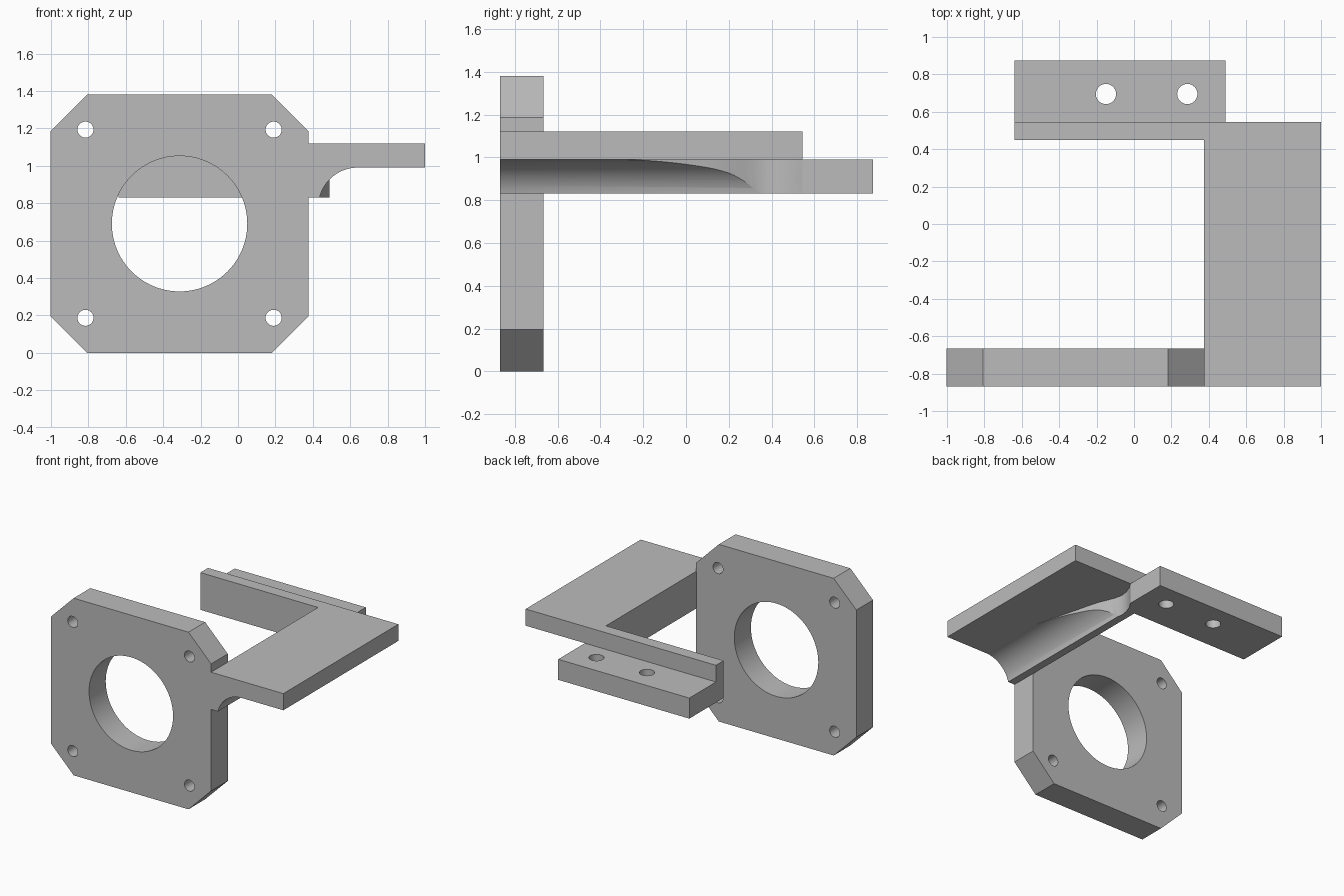
import bpy
import bmesh
import math
from mathutils import Vector

cube = bpy.data.objects.get("Cube")
if cube:
    bpy.data.objects.remove(cube, do_unlink=True)

grey = bpy.data.materials.new("plain grey")
grey.use_nodes = True
colour = (0.5, 0.5, 0.5, 1)
grey.diffuse_color = colour
grey.node_tree.nodes["Principled BSDF"].inputs["Base Color"].default_value = colour


def prism(name, points, start, end, axis):
    """Extrude an outline along y (points are x, z) or z (points are x, y)."""
    bm = bmesh.new()
    along_y = axis == "y"
    verts = [bm.verts.new((a, start, b) if along_y else (a, b, start)) for a, b in points]
    face = bm.faces.new(verts)
    result = bmesh.ops.extrude_face_region(bm, geom=[face])
    shift = Vector((0, end - start, 0) if along_y else (0, 0, end - start))
    moved = [g for g in result["geom"] if isinstance(g, bmesh.types.BMVert)]
    bmesh.ops.translate(bm, verts=moved, vec=shift)
    bmesh.ops.recalc_face_normals(bm, faces=bm.faces)
    mesh = bpy.data.meshes.new(name)
    bm.to_mesh(mesh)
    bm.free()
    mesh.materials.append(grey)
    obj = bpy.data.objects.new(name, mesh)
    bpy.context.collection.objects.link(obj)
    return obj


def box(name, x0, x1, y0, y1, z0, z1):
    return prism(name, [(x0, y0), (x1, y0), (x1, y1), (x0, y1)], z0, z1, "z")


def circle(x, y, radius, sides):
    angles = [math.tau * i / sides for i in range(sides)]
    return [(x + radius * math.cos(a), y + radius * math.sin(a)) for a in angles]


def combine(target, other, operation):
    """Apply a boolean and discard the second solid."""
    mod = target.modifiers.new("boolean", "BOOLEAN")
    mod.operation = operation
    mod.solver = "EXACT"
    mod.object = other
    bpy.context.view_layer.objects.active = target
    bpy.ops.object.modifier_apply(modifier=mod.name)
    bpy.data.objects.remove(other, do_unlink=True)


FRONT, BACK = -0.87, 0.545
SIDE = 0.375
LOW, MID, TOP = 0.83, 0.99, 1.12

# Mounting plate with clipped corners, a large bore and four screw holes
cx, cz, half, clip = -0.3125, 0.69, 0.69, 0.495
corners = [(clip, -half), (half, -clip), (half, clip), (clip, half),
           (-clip, half), (-half, clip), (-half, -clip), (-clip, -half)]
bracket = prism("mounting_bracket", [(cx + a, cz + b) for a, b in corners], FRONT, -0.665, "y")
holes = [(cx, cz, 0.362, 96)]
holes += [(cx + sx * 0.503, cz + sz * 0.503, 0.043, 32) for sx in (-1, 1) for sz in (-1, 1)]
for x, z, radius, sides in holes:
    combine(bracket, prism("bore", circle(x, z, radius, sides), -1, -0.5, "y"), "DIFFERENCE")

# Filleted rib under the arm, trimmed by a sweeping vertical wall
radius, fx, fz = 0.21, 0.64, 0.78
first = math.asin((LOW - fz) / radius)
arc = [first + (math.pi / 2 - first) * i / 20 for i in range(21)]
section = [(SIDE, MID), (SIDE, LOW)]
section += [(fx - radius * math.cos(a), fz + radius * math.sin(a)) for a in arc]
rib = prism("fillet_rib", section, FRONT, BACK, "y")
wall = [(0.64, -0.35), (0.545, 0), (0.515, 0.12), (0.49, 0.2), (0.465, 0.26),
        (0.445, 0.31), (0.434, 0.35), (0.43, 0.39), (0.438, 0.44),
        (0.459, 0.495), (0.49, BACK)]
cutter = prism("wall_cutter", wall + [(0.49, 0.7), (0.9, 0.7), (0.9, -0.35)], 0.7, 1.05, "z")
combine(rib, cutter, "DIFFERENCE")

# Flared corner where the rib meets the rear flange
corner = prism("flared_corner", [(SIDE, BACK), (SIDE, 0.35)] + wall[6:], LOW, MID, "z")

# Arm, rear bar and drilled rear flange
arm = box("side_arm", SIDE, 1, FRONT, BACK, MID, TOP)
bar = box("rear_bar", -0.64, SIDE, 0.45, BACK, LOW, TOP)
flange = box("rear_flange", -0.64, 0.49, BACK, 0.873, LOW, MID)
for x in (-0.15, 0.285):
    combine(flange, prism("drill", circle(x, 0.695, 0.054, 40), 0.7, 1.1, "z"), "DIFFERENCE")

for part in (arm, rib, corner, bar, flange):
    combine(bracket, part, "UNION")

# Smooth the bores and fillets, keep machined edges sharp
bpy.ops.object.select_all(action="DESELECT")
bracket.select_set(True)
bpy.context.view_layer.objects.active = bracket
bpy.ops.object.shade_smooth_by_angle(angle=math.radians(25))
